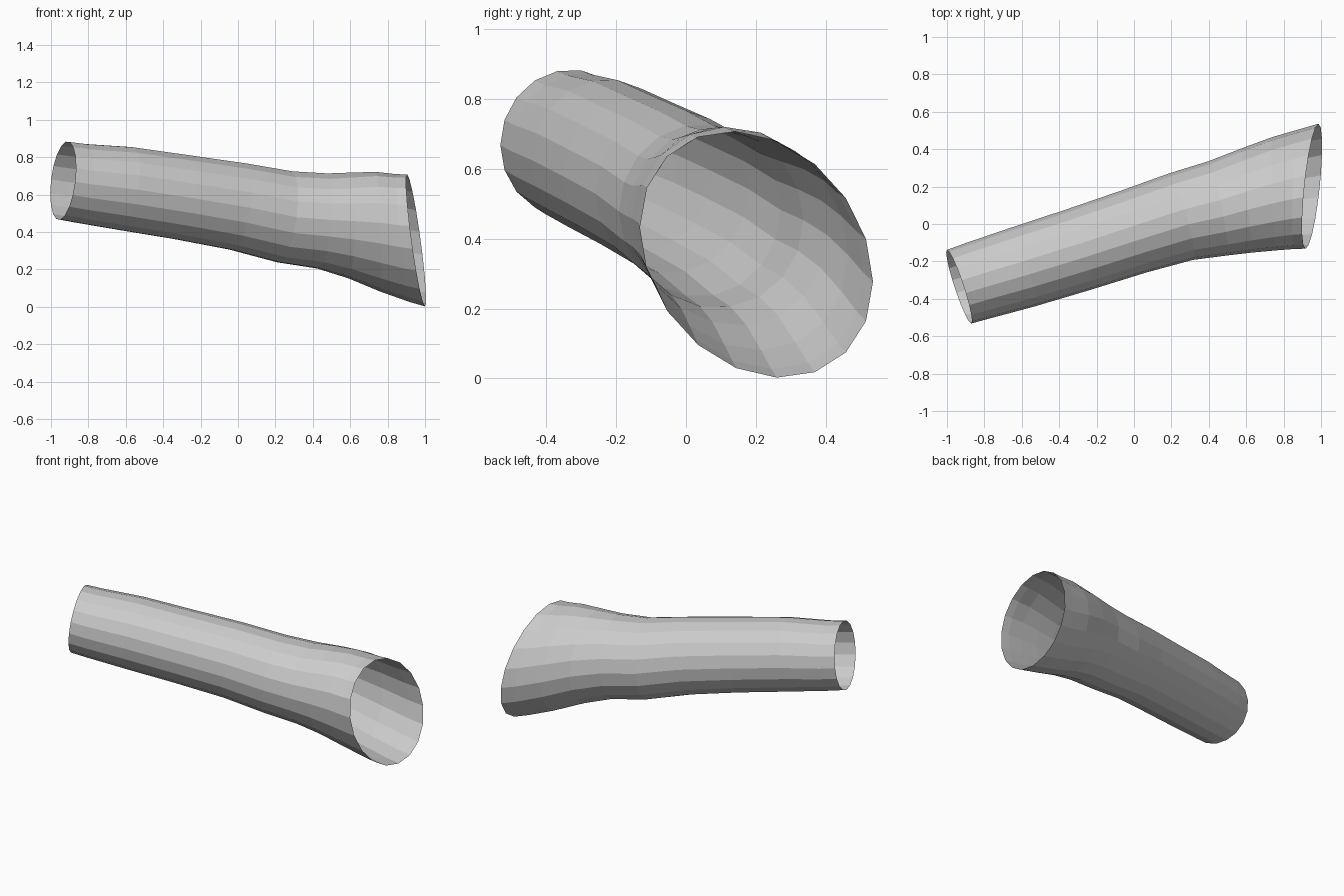
import bpy, bmesh, math

SIDES = 18

# Cross-sections from the narrow end to the flared end:
# centre x, y, z, half width y, half height z, skew, x lean per y, x lean per z
RINGS = [
    (-0.935, -0.335, 0.675, 0.197, 0.210, 0.03, -0.33, 0.12),
    (-0.84, -0.305, 0.660, 0.201, 0.213, 0.03, -0.33, 0.12),
    (-0.60, -0.232, 0.632, 0.209, 0.225, 0.03, -0.33, 0.14),
    (-0.30, -0.138, 0.586, 0.214, 0.228, 0.03, -0.32, 0.15),
    (0.00, -0.040, 0.536, 0.219, 0.235, 0.03, -0.31, 0.15),
    (0.25, 0.039, 0.481, 0.231, 0.247, 0.01, -0.28, 0.13),
    (0.45, 0.084, 0.459, 0.252, 0.257, -0.02, -0.20, 0.08),
    (0.60, 0.125, 0.435, 0.278, 0.284, -0.08, -0.10, 0.02),
    (0.75, 0.162, 0.401, 0.303, 0.320, -0.15, -0.04, -0.04),
    (0.88, 0.189, 0.368, 0.322, 0.341, -0.20, 0.04, -0.09),
    (0.952, 0.202, 0.355, 0.334, 0.353, -0.22, 0.075, -0.12),
]


def ring_points(cx, cy, cz, ry, rz, skew, lean_y, lean_z):
    """Points of one leaning, slightly skewed elliptical ring."""
    phase = math.asin(skew)
    for j in range(SIDES):
        t = math.tau * j / SIDES
        dy = ry * math.cos(t)
        dz = rz * math.sin(t + phase)
        yield (cx + lean_y * dy + lean_z * dz, cy + dy, cz + dz)


# Open flared tube, one flat-shaded skin
bm = bmesh.new()
loops = [[bm.verts.new(p) for p in ring_points(*r)] for r in RINGS]
for a, b in zip(loops, loops[1:]):
    for j in range(SIDES):
        k = (j + 1) % SIDES
        bm.faces.new((a[j], a[k], b[k], b[j]))

mesh = bpy.data.meshes.new("flared_sleeve")
bm.to_mesh(mesh)
bm.free()

grey = bpy.data.materials.new("light_grey")
grey.diffuse_color = (0.6, 0.6, 0.6, 1.0)
mesh.materials.append(grey)

sleeve = bpy.data.objects.new("flared_sleeve", mesh)
bpy.context.collection.objects.link(sleeve)
